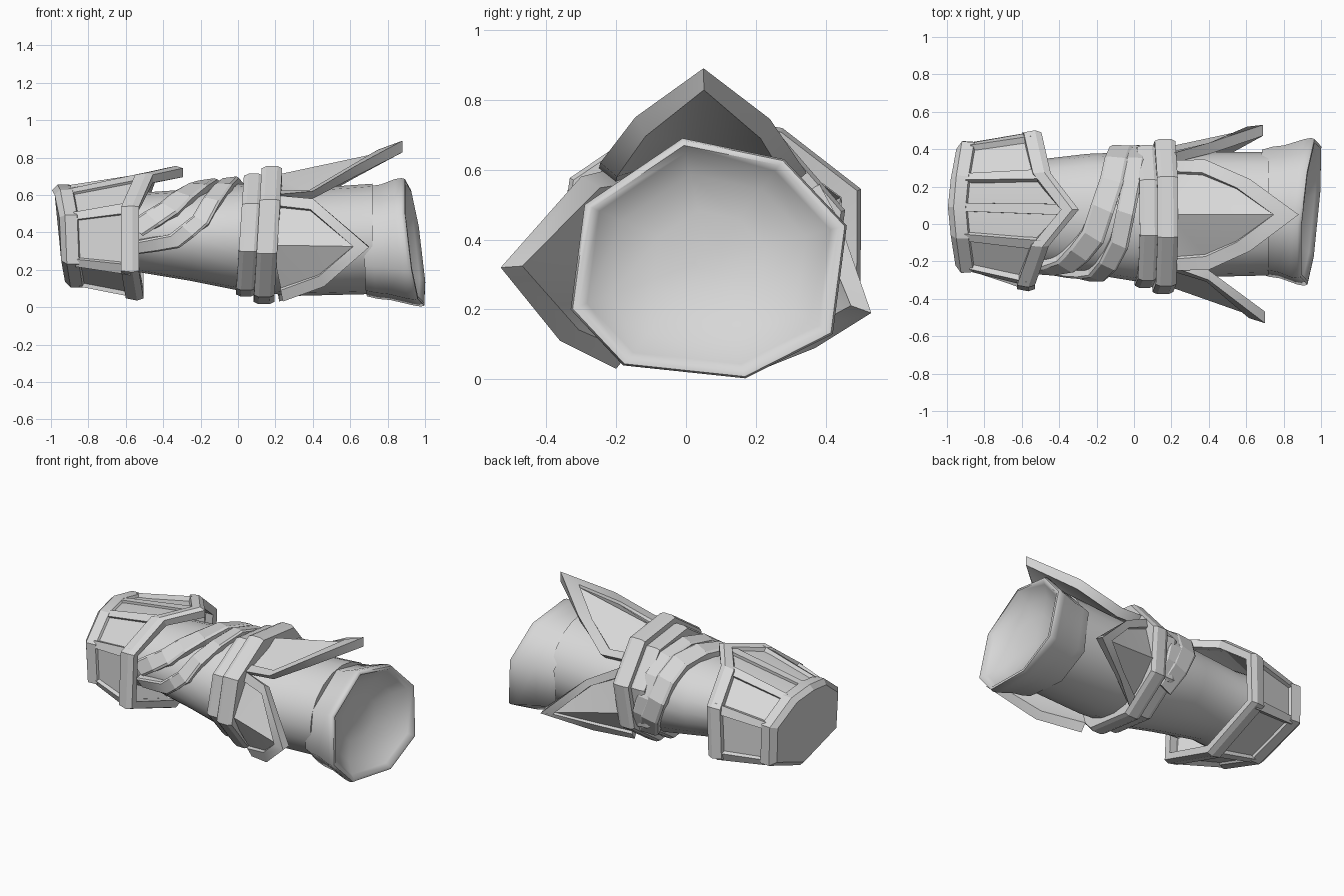
import bpy, bmesh, math
from mathutils import Vector

if "Cube" in bpy.data.objects:
    bpy.data.objects.remove(bpy.data.objects["Cube"])

steel = bpy.data.materials.new("plain_grey")
steel.diffuse_color = (0.68, 0.68, 0.68, 1)
steel.use_nodes = True
steel.node_tree.nodes["Principled BSDF"].inputs["Base Color"].default_value = steel.diffuse_color


def finish(name, verts, faces, angle=30):
    me = bpy.data.meshes.new(name)
    me.from_pydata([tuple(v) for v in verts], [], faces)
    bm = bmesh.new()
    bm.from_mesh(me)
    bmesh.ops.recalc_face_normals(bm, faces=bm.faces)
    bm.to_mesh(me)
    bm.free()
    me.materials.append(steel)
    ob = bpy.data.objects.new(name, me)
    bpy.context.collection.objects.link(ob)
    bpy.ops.object.select_all(action='DESELECT')
    ob.select_set(True)
    bpy.context.view_layer.objects.active = ob
    bpy.ops.object.shade_smooth_by_angle(angle=math.radians(angle))
    return ob


def ring(angles, xs, cy, cz, ry, rz, mul=None):
    """Closed section around the sleeve; xs is a number or one x per corner."""
    if not isinstance(xs, (list, tuple)):
        xs = [xs] * len(angles)
    mul = mul or [1] * len(angles)
    return [Vector((x, cy + m * ry * math.cos(math.radians(a)), cz + m * rz * math.sin(math.radians(a))))
            for a, x, m in zip(angles, xs, mul)]


def loft(name, rings, caps=(False, False), closed=False, angle=30):
    n, m = len(rings[0]), len(rings)
    verts = [v for r in rings for v in r]
    faces = []
    for i in range(m if closed else m - 1):
        j = (i + 1) % m
        for k in range(n):
            l = (k + 1) % n
            faces.append((i * n + k, i * n + l, j * n + l, j * n + k))
    if caps[0]:
        faces.append(tuple(range(n)))
    if caps[1]:
        faces.append(tuple((m - 1) * n + k for k in range(n)))
    return finish(name, verts, faces, angle)


# sleeve sections: x, centre y, centre z, half width, half height
BODY = [(-0.9, .09, .38, .31, .23), (-0.55, .06, .40, .28, .21), (-0.25, .055, .385, .32, .245),
        (0.0, .04, .375, .345, .285), (0.3, .05, .345, .335, .285), (0.72, .055, .365, .33, .295)]


def section(x):
    x = min(max(x, BODY[0][0]), BODY[-1][0])
    for a, b in zip(BODY, BODY[1:]):
        if x <= b[0]:
            t = (x - a[0]) / (b[0] - a[0])
            return [a[i] + (b[i] - a[i]) * t for i in range(1, 5)]


def on_sleeve(x, deg, off):
    cy, cz, ry, rz = section(x)
    a = math.radians(deg)
    return Vector((x, cy + (ry + off) * math.cos(a), cz + (rz + off) * math.sin(a)))


# sleeve body
round_angles = [i * 360 / 20 for i in range(20)]
loft("sleeve", [ring(round_angles, *s) for s in BODY], caps=(False, True), angle=40)

# flared hand opening with a hollow bowl, cut on a slant
MOUTH = [(-.01, .69), (.28, .63), (.46, .44), (.42, .13), (.17, .003), (-.18, .04), (-.33, .2), (-.29, .5)]


def slanted(x, scale, tilt):
    pts = []
    for y, z in MOUTH:
        dy, dz = (y - .065) * scale, (z - .345) * scale
        pts.append(Vector((x + tilt * (.088 * dy - .13 * dz), .065 + dy, .345 + dz)))
    return pts


loft("hand_opening", [slanted(x, s, t) for x, s, t in
     [(.68, .84, .2), (.73, .88, .4), (.79, .9, .6), (.89, .985, 1), (.925, 1, 1), (.943, .985, 1),
      (.945, .94, 1), (.92, .88, 1), (.87, .7, 1), (.83, .4, .7), (.82, .1, .2)]],
     caps=(False, True), angle=60)

# elbow cuff: end collar, panelled flare, underside
CUFF = [24, 64, 90, 116, 156, 211, 270, 331]
lean = [.005, -.025, -.04, -.025, 0, .01, .03, .01]
rim_x = [-.54, -.49, -.34, -.5, -.575, -.575, -.55, -.55]
bulge = [1.02, 1, 1, 1, 1, 1.12, 1, 1.06]


def cuff_ring(x, ry, rz):
    return ring(CUFF, [x + d for d in lean], .09, .38, ry, rz, [1, 1, 1, 1, 1, 1.05, 1, 1.05])


loft("cuff_collar", [cuff_ring(-.955, .34, .245), cuff_ring(-.925, .385, .275),
                     cuff_ring(-.86, .38, .275), cuff_ring(-.845, .34, .25)], (True, True), angle=20)
flare_start = cuff_ring(-.88, .355, .255)
flare_end = ring(CUFF, rim_x, .077, .395, .42, .33, bulge)
loft("cuff_panels", [flare_start, flare_end,
                     ring(CUFF, [x - .01 for x in rim_x], .077, .395, .39, .30, bulge),
                     ring(CUFF, -.72, .08, .39, .31, .23)], angle=15)


def rim(x_shift, inset):
    return ring(CUFF, [x + x_shift for x in rim_x], .077, .395, .455 - inset, .36 - inset, bulge)


loft("cuff_rim", [rim(-.05, .012), rim(.01, 0), rim(.045, .012), rim(.045, .06), rim(-.05, .06)],
     closed=True, angle=15)

# ribs along the cuff corners
for i in range(len(CUFF)):
    verts = []
    for p, half in ((flare_start[i], .022), (flare_end[i], .03)):
        out = Vector((0, p.y - .08, p.z - .39)).normalized()
        side = Vector((0, -out.z, out.y))
        for s, h in ((-1, -.03), (1, -.03), (1, .014), (-1, .014)):
            verts.append(p + side * half * s + out * h)
    finish("cuff_rib", verts, [(0, 1, 2, 3), (4, 5, 6, 7), (0, 1, 5, 4), (1, 2, 6, 5),
                               (2, 3, 7, 6), (3, 0, 4, 7)])


# straps wound over the sleeve: path of (x, angle), width in the unrolled surface
def strap(name, path, width, height):
    R = .33
    flat = []
    for a, b in zip(path, path[1:]):
        for t in (0, .5):
            flat.append(Vector((a[0] + (b[0] - a[0]) * t, math.radians(a[1] + (b[1] - a[1]) * t) * R)))
    flat.append(Vector((path[-1][0], math.radians(path[-1][1]) * R)))
    verts, faces = [], []
    for i, p in enumerate(flat):
        d = (flat[min(i + 1, len(flat) - 1)] - flat[max(i - 1, 0)]).normalized()
        n = Vector((-d.y, d.x)) * width / 2
        for s, h in ((-1, -.03), (1, -.03), (1, height * .8), (.75, height), (-.75, height), (-1, height * .8)):
            q = p + n * s
            verts.append(on_sleeve(q.x, math.degrees(q.y / R), h))
    for i in range(len(flat) - 1):
        for k in range(6):
            l = (k + 1) % 6
            faces.append((i * 6 + k, i * 6 + l, i * 6 + 6 + l, i * 6 + 6 + k))
    faces += [tuple(range(6)), tuple(len(verts) - 6 + k for k in range(6))]
    finish(name, verts, faces, 15)


strap("upper_strap", [(-.55, 176), (-.37, 148), (-.22, 110), (-.12, 60), (-.07, 10), (.04, -40)], .125, .045)
strap("lower_strap", [(-.55, 200), (-.34, 188), (-.2, 163), (-.08, 115), (-.01, 60), (.02, 10), (.08, -30)],
      .1, .04)

# central double belt
belt = [15 + 45 * i for i in range(8)]


def belt_loop(name, x0, x1, ry, rz):
    def r(x, inset):
        xs = [x + .022 * math.sin(math.radians(a)) for a in belt]
        return ring(belt, xs, .04, .385, ry - inset, rz - inset)
    loft(name, [r(x0, .012), r(x0 + .025, 0), r(x1 - .025, 0), r(x1, .012), r(x1, .1), r(x0, .1)],
         closed=True, angle=15)


belt_loop("belt_left", .01, .115, .395, .34)
belt_loop("belt_right", .105, .215, .43, .382)


# pointed flaps: thick plate with a raised border and a sunken rounded panel
def flap(name, outline, mid, tip_lift=.02):
    outer = [Vector(p) for p in outline]
    mid = Vector(mid)
    n = len(outer)
    tip = n // 2

    def sink(p, d):
        return p - Vector((0, p.y - .06, p.z - .36)).normalized() * d
    centre = (outer[1] + outer[-2] + mid) / 3
    inner = [outer[0].lerp(mid, .2)] + [p.lerp(centre, .24) for p in outer[1:-1]] + [outer[-1].lerp(mid, .2)]
    inner[tip] = sink(inner[tip], -tip_lift)
    panel = [sink(p, .018) for p in inner]
    under = [sink(p, .062) for p in outer]
    m, u = 4 * n, 4 * n + 1
    verts = outer + inner + panel + under + [sink(mid, .018), sink(mid, .062)]
    faces = []
    for i in range(n - 1):
        j = i + 1
        faces += [(i, j, n + j, n + i), (n + i, n + j, 2 * n + j, 2 * n + i),
                  (2 * n + i, 2 * n + j, m), (i, j, 3 * n + j, 3 * n + i), (3 * n + i, 3 * n + j, u)]
    for e in (0, n - 1):
        faces.append((e, n + e, 2 * n + e, m, u, 3 * n + e))
    finish(name, verts, faces, 50)


flap("top_flap", [(.18, -.25, .60), (.40, -.245, .62), (.62, -.145, .75), (.88, .05, .89),
                  (.62, .24, .745), (.38, .345, .59), (.18, .34, .60)], (.18, .05, .72), .01)
flap("front_flap", [(.18, -.22, .60), (.40, -.30, .58), (.70, -.53, .32), (.46, -.36, .11), (.24, -.2, .03)],
     (.18, -.35, .33))
flap("back_flap", [(.18, .37, .58), (.42, .44, .45), (.69, .53, .19), (.42, .37, .09), (.22, .22, .03)],
     (.18, .43, .28))
